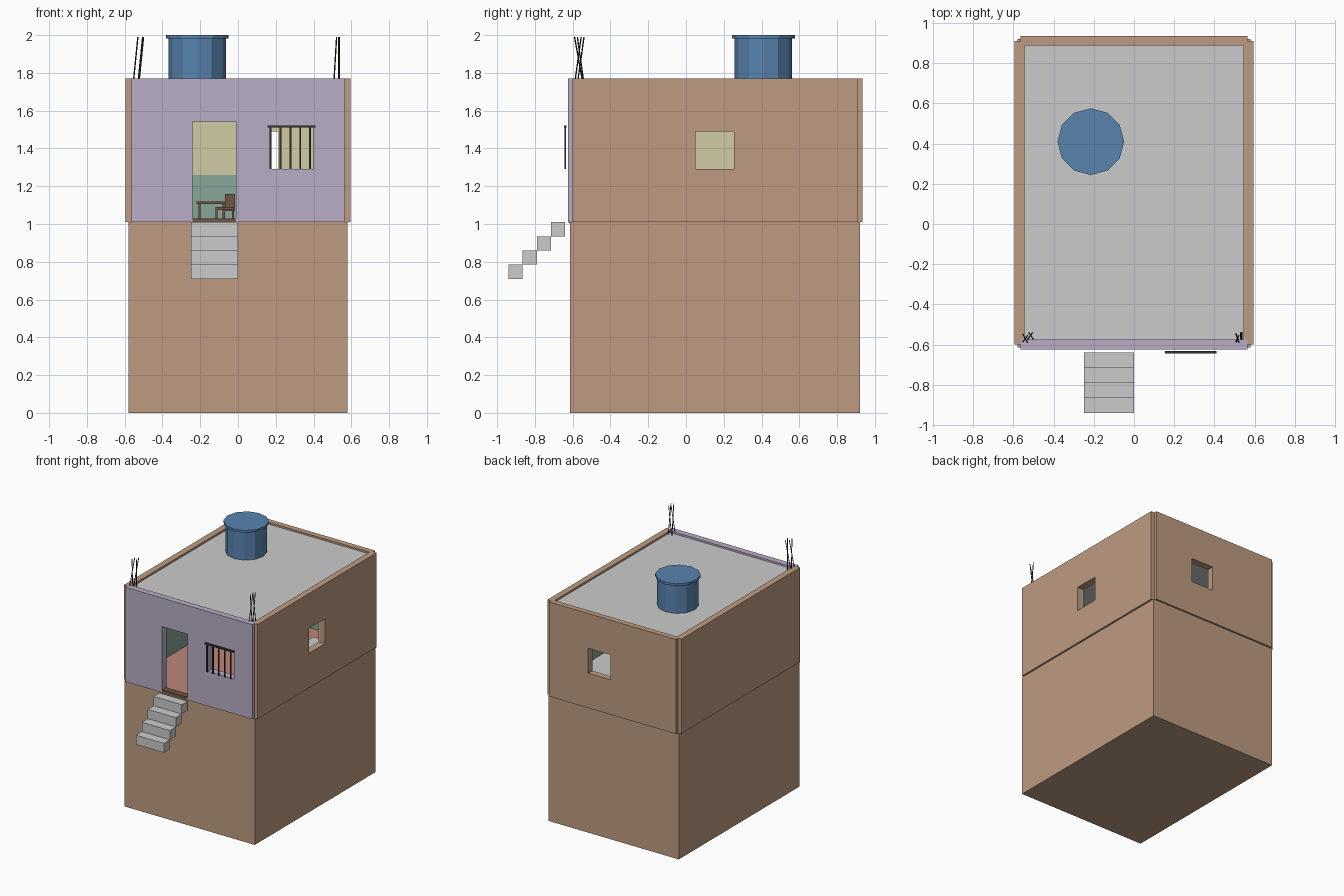
import bpy, bmesh
from mathutils import Vector

if "Cube" in bpy.data.objects:
    bpy.data.objects.remove(bpy.data.objects["Cube"])

# ---- helpers ----
def mat(name, r, g, b):
    m = bpy.data.materials.new(name)
    m.diffuse_color = (r, g, b, 1)
    m.use_nodes = True
    m.node_tree.nodes["Principled BSDF"].inputs["Base Color"].default_value = m.diffuse_color
    return m

BROWN = mat("brown_plaster", 0.52, 0.33, 0.22)
LILAC = mat("lilac_paint", 0.48, 0.42, 0.56)
GREEN = mat("green_paint", 0.25, 0.38, 0.32)
CREAM = mat("cream_paint", 0.65, 0.60, 0.38)
FLOOR = mat("red_floor", 0.50, 0.24, 0.20)
BLUE = mat("blue_plastic", 0.10, 0.23, 0.43)
IRON = mat("dark_iron", 0.04, 0.035, 0.03)
WOOD = mat("dark_wood", 0.16, 0.09, 0.06)

def finish(bm, name, material=None):
    bmesh.ops.recalc_face_normals(bm, faces=bm.faces)
    me = bpy.data.meshes.new(name)
    bm.to_mesh(me)
    bm.free()
    ob = bpy.data.objects.new(name, me)
    bpy.context.collection.objects.link(ob)
    if material:
        me.materials.append(material)
    return ob

def add_box(bm, x0, x1, y0, y1, z0, z1):
    vs = bmesh.ops.create_cube(bm, size=1)["verts"]
    for v in vs:
        v.co = Vector((x1 if v.co.x > 0 else x0, y1 if v.co.y > 0 else y0, z1 if v.co.z > 0 else z0))

def boxes(name, material, *dims):
    bm = bmesh.new()
    for d in dims:
        add_box(bm, *d)
    return finish(bm, name, material)

def cylinder(bm, p, q, r, sides):
    p, q = Vector(p), Vector(q)
    vs = bmesh.ops.create_cone(bm, cap_ends=True, segments=sides, radius1=r, radius2=r,
                               depth=(q - p).length)["verts"]
    rot = Vector((0, 0, 1)).rotation_difference(q - p)
    for v in vs:
        v.co = rot @ v.co + (p + q) / 2

def cut(ob, *dims):
    for d in dims:
        c = boxes("cutter", None, d)
        c.hide_render = True
        m = ob.modifiers.new("opening", 'BOOLEAN')
        m.operation, m.solver, m.object = 'DIFFERENCE', 'EXACT', c
        bpy.context.view_layer.objects.active = ob
        bpy.ops.object.modifier_apply(modifier=m.name)
        bpy.data.objects.remove(c, do_unlink=True)

# ---- lower block ----
boxes("lower_block", BROWN, (-.58, .58, -.615, .92, 0, 1.01))

# ---- upper walls with inner two-tone lining ----
Z0, Z1, ZM, ZC = 1.01, 1.77, 1.26, 1.72
door = (-.24, -.01, -.70, -.50, .95, 1.54)
front_window = (.17, .40, -.70, -.50, 1.29, 1.515)
back_window = (.015, .215, .80, 1.0, 1.29, 1.49)
side_window = (.48, .65, .05, .255, 1.29, 1.49)
walls = {
    "front": (LILAC, (-.565, .565, -.625, -.575), (-.54, .54, -.575, -.567), [door, front_window]),
    "back": (BROWN, (-.565, .565, .89, .935), (-.54, .54, .882, .89), [back_window]),
    "right": (BROWN, (.545, .595, -.60, .91), (.537, .545, -.575, .89), [side_window]),
    "left": (BROWN, (-.595, -.545, -.60, .91), (-.545, -.537, -.575, .89), []),
}
for side, (m, outer, inner, holes) in walls.items():
    cut(boxes(side + "_wall", m, (*outer, Z0, Z1)), *holes)
    cut(boxes(side + "_lower_lining", GREEN, (*inner, Z0, ZM)), *[h for h in holes if h is door])
    cut(boxes(side + "_upper_lining", CREAM, (*inner, ZM, ZC)), *holes)

boxes("floor", FLOOR, (-.545, .545, -.575, .89, 1.0, 1.025))
boxes("door_threshold", WOOD, (-.24, -.01, -.62, -.57, 1.005, 1.03))
boxes("roof_slab", None, (-.548, .548, -.578, .893, 1.71, 1.755))

# ---- entrance steps ----
s = .075
boxes("entrance_steps", None, *[(-.25, 0, -.94 + i * s, -.94 + (i + 1) * s, .71 + i * s, .71 + (i + 1) * s)
                                for i in range(4)])

# ---- window grille ----
bars = [(.167 + i * .0525, .177 + i * .0525, -.643, -.635, 1.29, 1.515) for i in range(5)]
boxes("window_grille", IRON, *bars, (.155, .41, -.645, -.632, 1.51, 1.522))

# ---- water tank ----
bm = bmesh.new()
cylinder(bm, (-.215, .41, 1.75), (-.215, .41, 1.985), .152, 12)
cylinder(bm, (-.215, .41, 1.982), (-.215, .41, 2.0), .166, 12)
finish(bm, "water_tank", BLUE)

# ---- bare reinforcing rods at the front corners ----
for name, x, dx in (("left_rods", -.555, .025), ("right_rods", .507, .015)):
    bm = bmesh.new()
    for ox, ya, yb in ((0, -.59, -.555), (0, -.545, -.59), (.025, -.575, -.54), (.03, -.54, -.575)):
        lean = dx if ox == 0 or dx > .02 else 0
        cylinder(bm, (x + ox, ya, 1.74), (x + ox + lean, yb, 1.99), .0035, 4)
    finish(bm, name, IRON)

# ---- furniture seen through the openings ----
def legs(x0, x1, y0, y1, top, t=.012):
    return [(x, x + t, y, y + t, 1.02, top) for x in (x0, x1 - t) for y in (y0, y1 - t)]

boxes("table", WOOD, (-.22, -.06, .35, .60, 1.105, 1.118), *legs(-.21, -.07, .36, .59, 1.106))
boxes("chair", WOOD, (-.12, -.02, .22, .32, 1.075, 1.09), *legs(-.12, -.02, .22, .32, 1.076),
      (-.07, -.015, .318, .328, 1.07, 1.16))
boxes("bed", None, (.25, .53, .05, .60, 1.06, 1.12), *legs(.26, .52, .06, .59, 1.065, .02))
